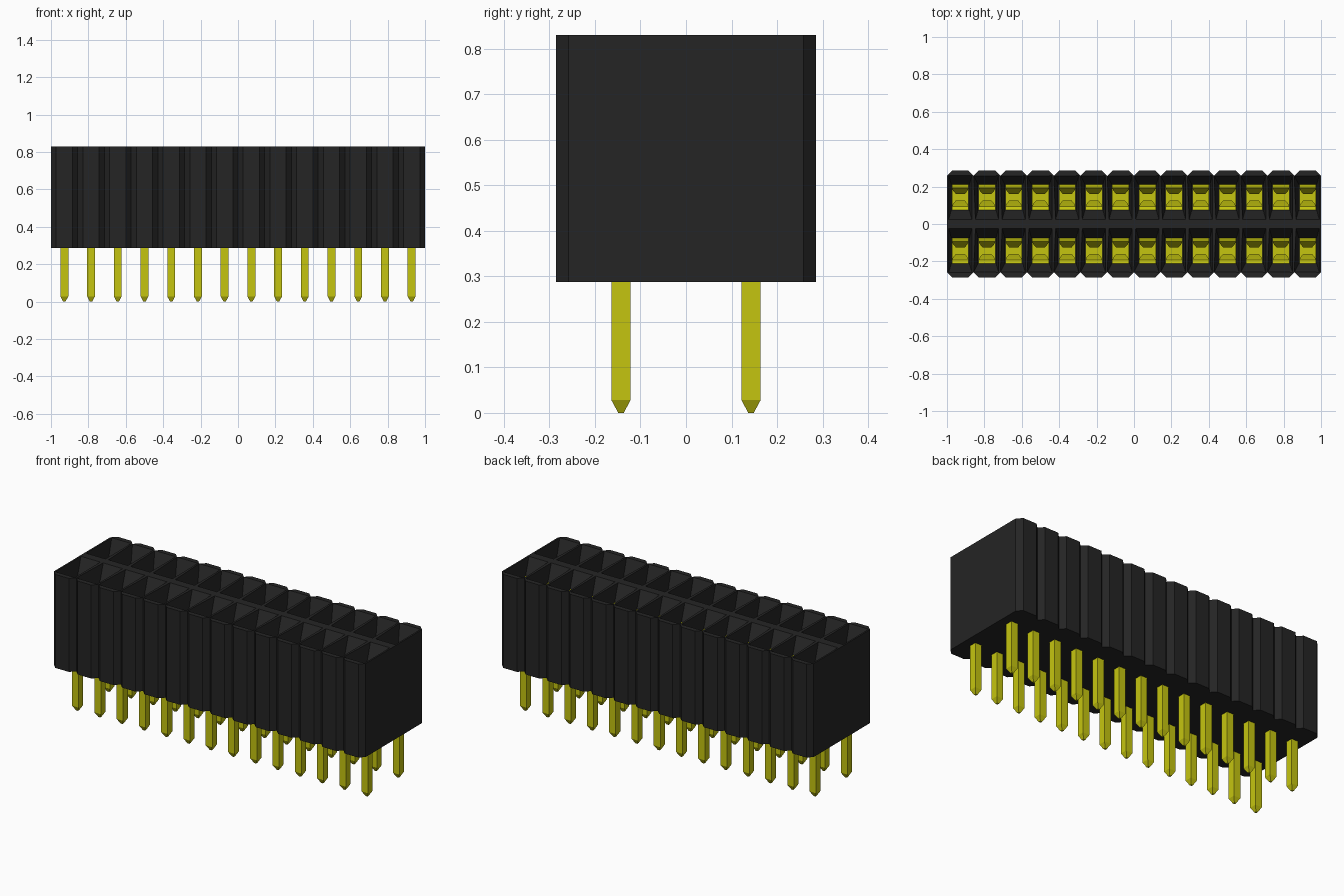
import bpy
import bmesh
from mathutils import Matrix, Vector

if "Cube" in bpy.data.objects:
    bpy.data.objects.remove(bpy.data.objects["Cube"], do_unlink=True)

COLUMNS = 14
PITCH = 2 / COLUMNS
HALF = PITCH / 2
FIRST_X = -1 + HALF
ROW_Y = PITCH
DEPTH = 2 * PITCH
CHAMFER = 0.028
BOTTOM, TOP = 0.288, 0.83


def material(name, color):
    mat = bpy.data.materials.new(name)
    mat.use_nodes = True
    mat.diffuse_color = color
    mat.node_tree.nodes["Principled BSDF"].inputs["Base Color"].default_value = color
    return mat


BLACK = material("black plastic", (0.018, 0.018, 0.018, 1))
GOLD = material("yellow metal", (0.56, 0.56, 0.005, 1))


def make_object(name, bm, mat):
    mesh = bpy.data.meshes.new(name)
    bmesh.ops.recalc_face_normals(bm, faces=bm.faces)
    bm.to_mesh(mesh)
    bm.free()
    mesh.materials.append(mat)
    obj = bpy.data.objects.new(name, mesh)
    bpy.context.collection.objects.link(obj)
    return obj


def ring(bm, points, z):
    return [bm.verts.new((x, y, z)) for x, y in points]


def rect(hx, y0, y1):
    return [(-hx, y0), (hx, y0), (hx, y1), (-hx, y1)]


def bridge(bm, a, b):
    for i in range(len(a)):
        j = (i + 1) % len(a)
        bm.faces.new((a[i], a[j], b[j], b[i]))


def add_cell(bm):
    """One socket cell of the back row, with its funnel and well."""
    outline = [(-HALF, 0), (HALF, 0), (HALF, DEPTH - CHAMFER),
               (HALF - CHAMFER, DEPTH), (CHAMFER - HALF, DEPTH),
               (-HALF, DEPTH - CHAMFER)]
    low = ring(bm, outline, BOTTOM)
    o = ring(bm, outline, TOP)
    bm.faces.new(low[::-1])
    for i in (2, 3, 4):
        bm.faces.new((low[i], low[i + 1], o[i + 1], o[i]))
    # Top rim around the opening
    n = ring(bm, rect(0.062, 0.024, 0.258), TOP)
    for face in ((o[0], o[1], n[1], n[0]), (o[1], o[2], n[2], n[1]),
                 (o[2], o[3], n[2]), (o[3], o[4], n[3], n[2]),
                 (o[4], o[5], n[3]), (o[5], o[0], n[0], n[3])):
        bm.faces.new(face)
    # Sloped funnel, straight well and floor
    throat = ring(bm, rect(0.048, ROW_Y - 0.068, ROW_Y + 0.068), TOP - 0.09)
    floor = ring(bm, rect(0.048, ROW_Y - 0.068, ROW_Y + 0.068), BOTTOM + 0.06)
    bridge(bm, n, throat)
    bridge(bm, throat, floor)
    bm.faces.new(floor)


def add_leaf(bm, side):
    """Spring leaf: flared mouth, narrow neck, wide foot."""
    profile = [(0.064, 0.74, 0.045), (0.050, 0.735, 0.045),
               (0.034, 0.69, 0.038), (0.018, 0.64, 0.024),
               (0.030, 0.55, 0.030), (0.056, 0.42, 0.045),
               (0.056, 0.36, 0.045)]
    previous = None
    for offset, z, half in profile:
        y = ROW_Y + side * offset
        outer = y + side * 0.006
        current = ring(bm, rect(half, y, outer), z)
        if previous:
            bridge(bm, previous, current)
        else:
            bm.faces.new(current)
        previous = current
    bm.faces.new(previous)


def add_block(bm, center, size):
    matrix = Matrix.Translation(center) @ Matrix.Diagonal((*size, 1))
    bmesh.ops.create_cube(bm, size=1, matrix=matrix)


def repeat(obj, merge=False):
    """Repeat along the length and mirror into the front row."""
    obj.location.x = FIRST_X
    array = obj.modifiers.new("columns", 'ARRAY')
    array.count = COLUMNS
    array.use_relative_offset = False
    array.use_constant_offset = True
    array.constant_offset_displace = (PITCH, 0, 0)
    array.use_merge_vertices = merge
    mirror = obj.modifiers.new("rows", 'MIRROR')
    mirror.use_axis = (False, True, False)
    mirror.use_mirror_merge = merge


# Housing
bm = bmesh.new()
add_cell(bm)
repeat(make_object("housing", bm, BLACK), merge=True)

# Flat end walls closing the housing
for name, x in (("left_end_wall", 1), ("right_end_wall", -1)):
    bm = bmesh.new()
    add_block(bm, Vector((x * 0.998, 0, (BOTTOM + TOP) / 2)),
              (0.004, 2 * (DEPTH - CHAMFER), TOP - BOTTOM))
    make_object(name, bm, BLACK)

# Spring contacts inside the wells
bm = bmesh.new()
for side in (-1, 1):
    add_leaf(bm, side)
add_block(bm, Vector((0, ROW_Y, 0.365)), (0.09, 0.12, 0.012))
repeat(make_object("spring_contacts", bm, GOLD))

# Square pins with pointed tips
bm = bmesh.new()
levels = [(0.006, 0), (0.021, 0.028), (0.021, 0.37)]
rings = [ring(bm, rect(h, ROW_Y - h, ROW_Y + h), z) for h, z in levels]
for a, b in zip(rings, rings[1:]):
    bridge(bm, a, b)
bm.faces.new(rings[0])
bm.faces.new(rings[-1])
repeat(make_object("pins", bm, GOLD))
